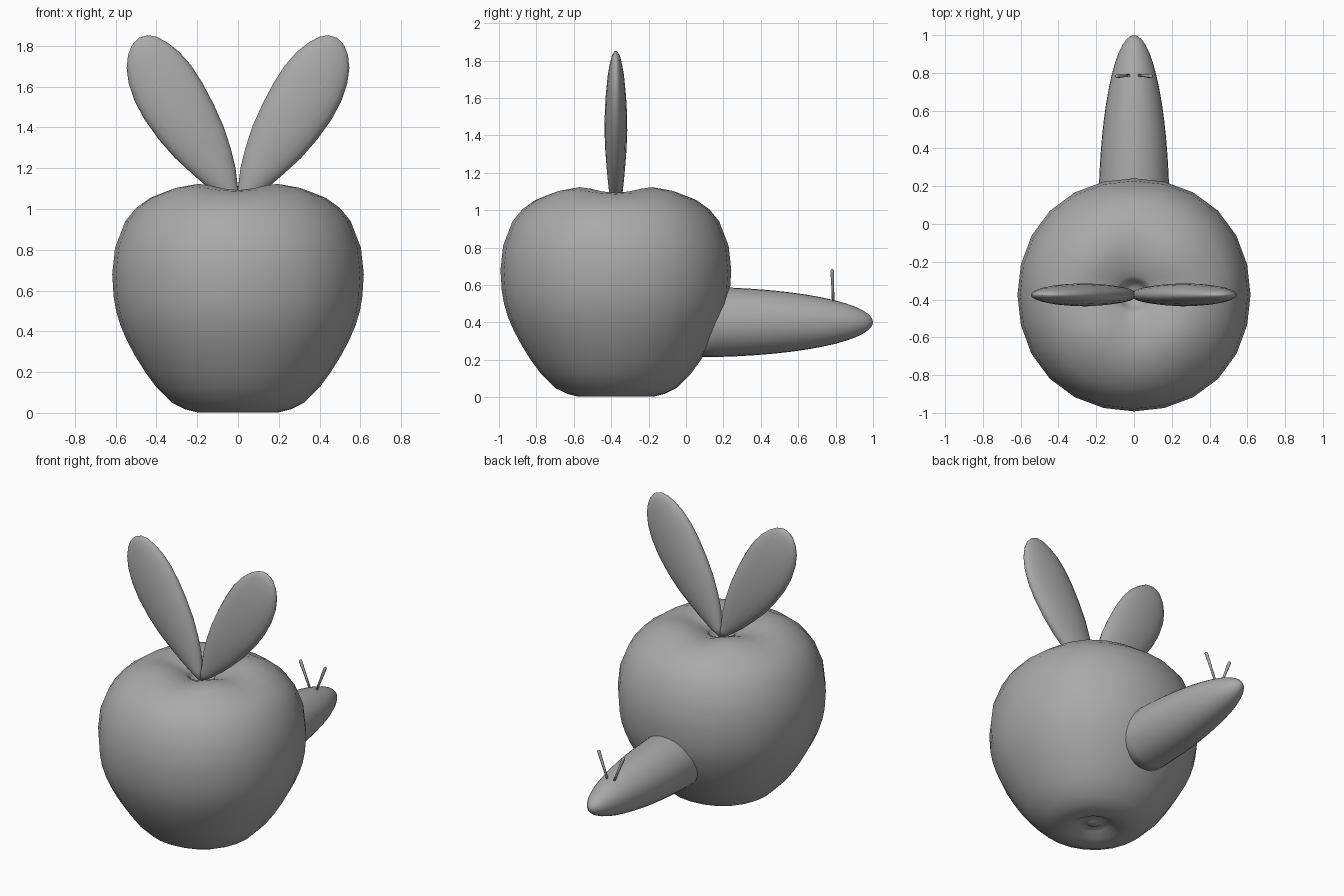
import bpy, bmesh, math
from mathutils import Vector

if "Cube" in bpy.data.objects:
    bpy.data.objects.remove(bpy.data.objects["Cube"])

grey = bpy.data.materials.new("soft_grey")
grey.diffuse_color = (0.4, 0.4, 0.4, 1)
grey.use_nodes = True
grey.node_tree.nodes["Principled BSDF"].inputs["Base Color"].default_value = grey.diffuse_color


def loft(name, rings):
    """Skin a list of equal-length point rings and close both ends."""
    bm = bmesh.new()
    loops = [[bm.verts.new(p) for p in ring] for ring in rings]
    n = len(loops[0])
    for a, b in zip(loops, loops[1:]):
        for i in range(n):
            j = (i + 1) % n
            bm.faces.new((a[i], a[j], b[j], b[i]))
    bm.faces.new(loops[0][::-1])
    bm.faces.new(loops[-1])
    bmesh.ops.remove_doubles(bm, verts=bm.verts, dist=1e-5)
    bmesh.ops.recalc_face_normals(bm, faces=bm.faces)
    mesh = bpy.data.meshes.new(name)
    bm.to_mesh(mesh)
    bm.free()
    mesh.materials.append(grey)
    mesh.shade_smooth()
    obj = bpy.data.objects.new(name, mesh)
    bpy.context.collection.objects.link(obj)
    return obj


def ring(centre, u, v, ru, rv, n):
    """Ellipse of n points around a centre, spanned by u and v."""
    angles = [2 * math.pi * i / n for i in range(n)]
    return [centre + u * ru * math.cos(a) + v * rv * math.sin(a) for a in angles]


X, Y, Z = Vector((1, 0, 0)), Vector((0, 1, 0)), Vector((0, 0, 1))
APPLE_Y = -0.375

# Apple: turned profile (radius, height) with four soft lobes around the crown
profile = [(0.004, 0.035), (0.03, 0.037), (0.055, 0.055), (0.09, 0.04),
           (0.14, 0.012), (0.2, 0.003), (0.26, 0.018), (0.325, 0.05),
           (0.40, 0.125), (0.455, 0.2), (0.505, 0.28), (0.545, 0.355),
           (0.577, 0.43), (0.598, 0.5), (0.61, 0.57), (0.617, 0.68),
           (0.603, 0.81), (0.553, 0.94), (0.5, 1.005), (0.43, 1.06),
           (0.345, 1.098), (0.27, 1.108), (0.2, 1.1), (0.14, 1.08),
           (0.1, 1.062), (0.078, 1.045), (0.066, 1.0), (0.04, 0.98), (0.004, 0.975)]
rings = []
for r, z in profile:
    pts = []
    for i in range(24):
        a = 2 * math.pi * i / 24
        lobe = -math.cos(4 * a)
        crown = max(0, 1 - abs(r - 0.28) / 0.22) if z > 0.9 else 0
        rr = r * (1 + 0.01 * (lobe + 1))
        pts.append(Vector((rr * math.cos(a), APPLE_Y + rr * math.sin(a),
                           z + 0.016 * lobe * crown)))
    rings.append(pts)
loft("apple", rings)

# Two leaves: flattened teardrops (distance along, half width, half thickness, shift)
sections = [(0, 0.012, 0.02, 0), (0.06, 0.04, 0.033, 0), (0.16, 0.084, 0.043, -0.004),
            (0.25, 0.113, 0.05, -0.006), (0.36, 0.142, 0.057, -0.006),
            (0.48, 0.16, 0.061, -0.006), (0.6, 0.168, 0.059, -0.008),
            (0.7, 0.164, 0.054, -0.012), (0.79, 0.146, 0.046, -0.016),
            (0.86, 0.117, 0.036, -0.02), (0.91, 0.083, 0.026, -0.026),
            (0.94, 0.046, 0.015, -0.03), (0.952, 0.002, 0.001, -0.032)]
for side, name in ((1, "leaf_right"), (-1, "leaf_left")):
    along = Vector((0.54 * side, 0, 0.842))
    across = Vector((0.842 * side, 0, -0.54))
    base = Vector((0, APPLE_Y, 1.02))
    loft(name, [ring(base + along * t + across * s, across, Y, w, h, 20)
                for t, w, h, s in sections])

# Worm: half ellipsoid poking out of the back
steps = [math.pi / 2 * k / 14 for k in range(15)]
loft("worm_body", [ring(Vector((0, 0.05 + 0.95 * math.sin(a), 0.402)), X, Z,
                        max(0.188 * math.cos(a), 0.001),
                        max(0.188 * math.cos(a), 0.001), 32) for a in steps])

# Feelers: thin round-tipped stalks leaning outwards
for side, name in ((1, "feeler_right"), (-1, "feeler_left")):
    foot, tip = Vector((0.02 * side, 0.787, 0.5)), Vector((0.094 * side, 0.782, 0.685))
    axis = (tip - foot).normalized()
    u = axis.cross(Y).normalized()
    v = axis.cross(u)
    parts = [(0, 0.007), (0.5, 0.008), (0.93, 0.0105), (0.97, 0.009), (0.99, 0.006), (1, 0.001)]
    loft(name, [ring(foot.lerp(tip, t), u, v, r, r, 10) for t, r in parts])
